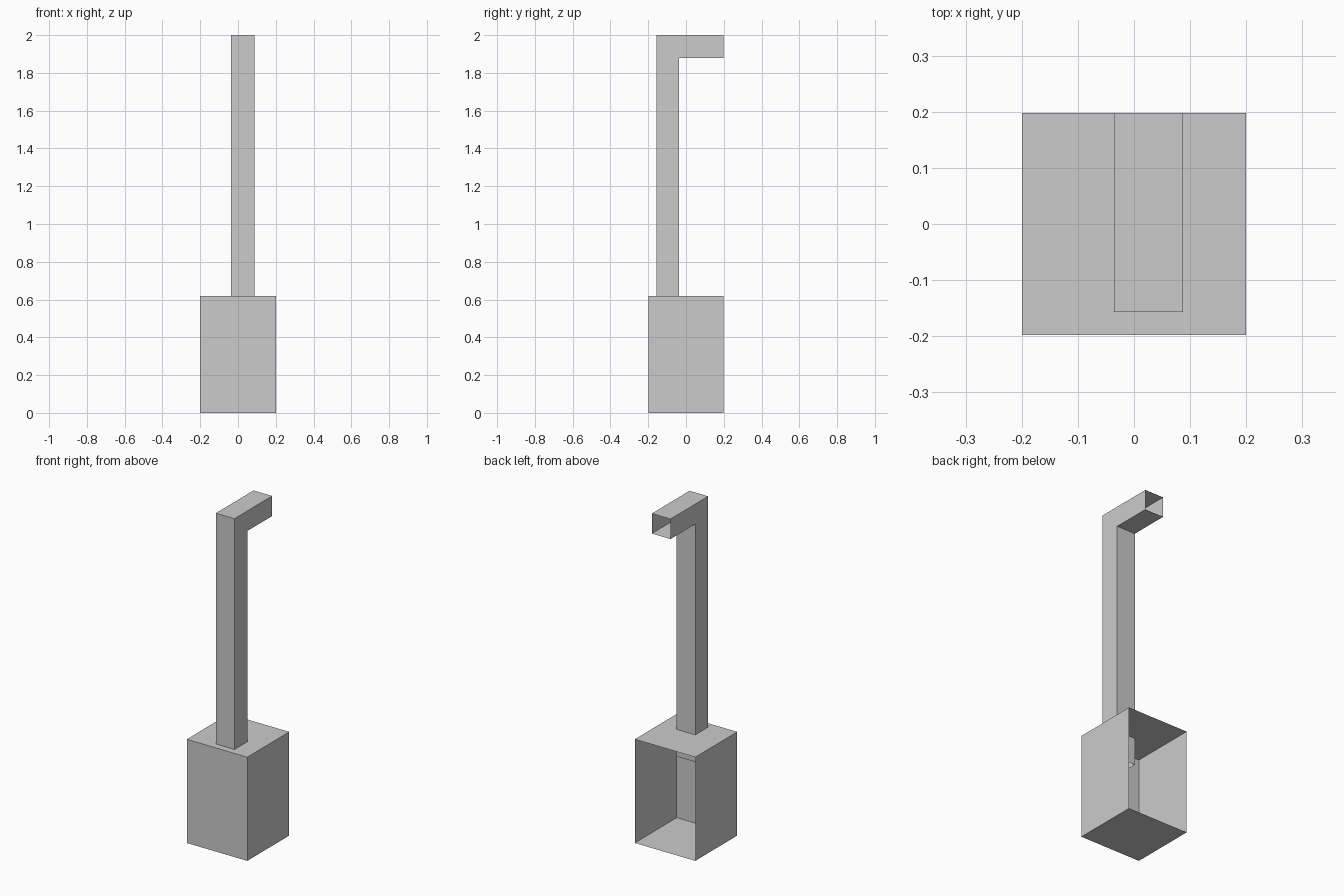
import bpy, bmesh

if "Cube" in bpy.data.objects:
    bpy.data.objects.remove(bpy.data.objects["Cube"])


def open_prism(name, profile, x0, x1, open_edges):
    """Extrude a (y, z) outline along x as thin sheets, leaving chosen edges open."""
    bm = bmesh.new()
    a = [bm.verts.new((x0, y, z)) for y, z in profile]
    b = [bm.verts.new((x1, y, z)) for y, z in profile]
    bm.faces.new(a[::-1])
    bm.faces.new(b)
    n = len(profile)
    for i in range(n):
        if i not in open_edges:
            j = (i + 1) % n
            bm.faces.new((a[i], a[j], b[j], b[i]))
    mesh = bpy.data.meshes.new(name)
    bm.to_mesh(mesh)
    bm.free()
    obj = bpy.data.objects.new(name, mesh)
    bpy.context.collection.objects.link(obj)
    return obj


# Base box, open at the back
D = 0.198
open_prism("base_box", [(-D, 0), (D, 0), (D, 0.62), (-D, 0.62)], -0.2, 0.2, {1})

# Bent square pipe: starts inside the box, open at its foot and at the arm's end
front, inner = -0.157, -0.036
pipe = [(front, 0.458), (inner, 0.458), (inner, 1.88),
        (D, 1.88), (D, 2.0), (front, 2.0)]
open_prism("bent_pipe", pipe, -0.036, 0.087, {0, 3})
